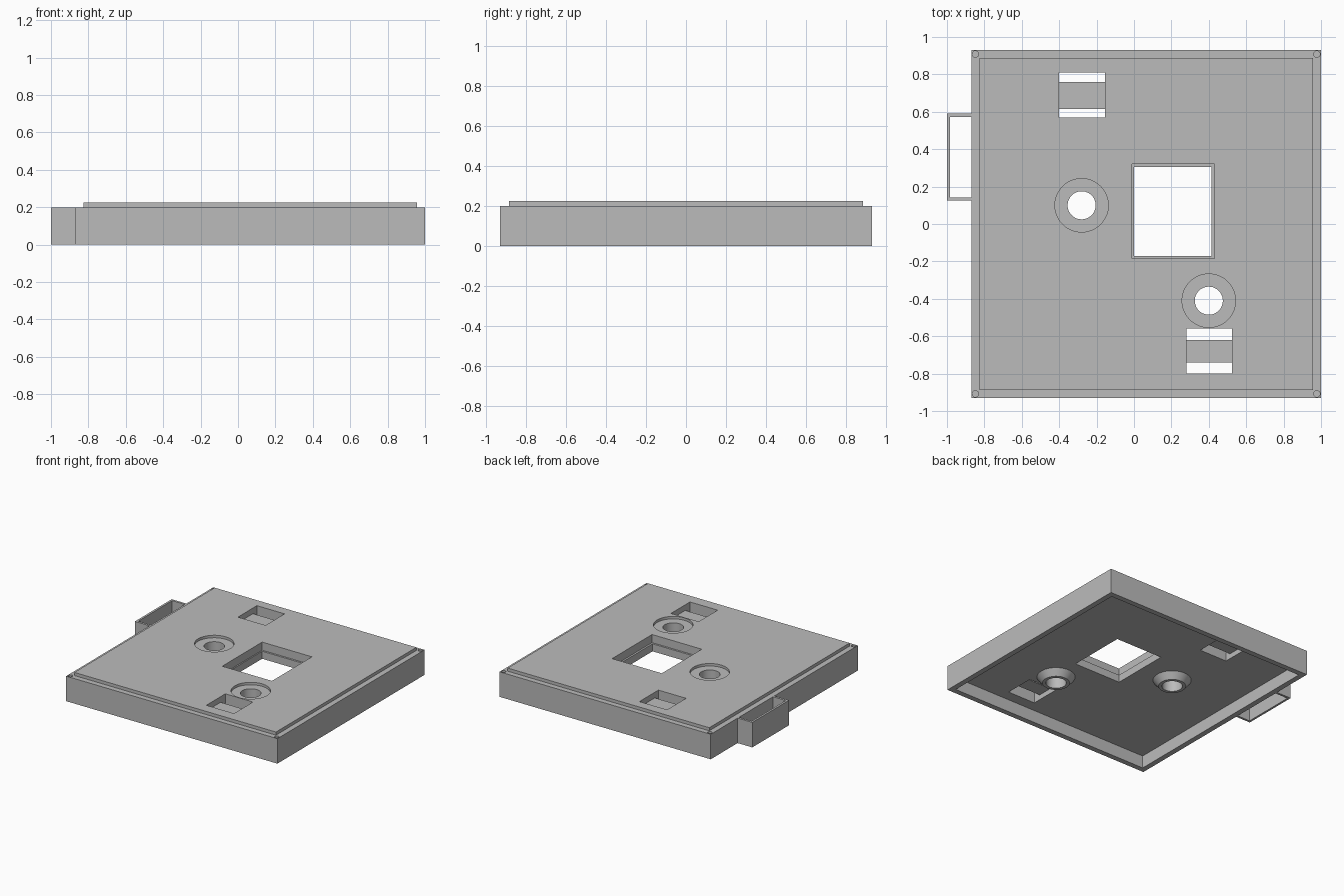
import bpy
import bmesh
import math
from mathutils import Matrix, Vector

start = bpy.data.objects.get("Cube")
if start:
    bpy.data.objects.remove(start, do_unlink=True)

grey = bpy.data.materials.new("plain grey")
grey.use_nodes = True
color = (0.5, 0.5, 0.5, 1)
grey.diffuse_color = color
grey.node_tree.nodes["Principled BSDF"].inputs["Base Color"].default_value = color


def finish(name, bm):
    mesh = bpy.data.meshes.new(name)
    bm.to_mesh(mesh)
    bm.free()
    obj = bpy.data.objects.new(name, mesh)
    bpy.context.collection.objects.link(obj)
    mesh.materials.append(grey)
    return obj


def box(name, x, y, z):
    bm = bmesh.new()
    bmesh.ops.create_cube(bm, size=1)
    for v in bm.verts:
        v.co = Vector([lo + (c + 0.5) * (hi - lo) for c, (lo, hi) in zip(v.co, (x, y, z))])
    return finish(name, bm)


def cone(name, center, z, r_low, r_high, sides=48):
    bm = bmesh.new()
    place = Matrix.Translation((*center, sum(z) / 2))
    bmesh.ops.create_cone(bm, cap_ends=True, segments=sides, radius1=r_low,
                          radius2=r_high, depth=z[1] - z[0], matrix=place)
    return finish(name, bm)


def combine(target, tool, operation="DIFFERENCE"):
    mod = target.modifiers.new("combine", "BOOLEAN")
    mod.operation, mod.object, mod.solver = operation, tool, "EXACT"
    bpy.context.view_layer.objects.active = target
    bpy.ops.object.modifier_apply(modifier=mod.name)
    bpy.data.objects.remove(tool, do_unlink=True)


# Main case: outer block, raised top panel, hollow underside
LEFT, RIGHT, HALF, WALL = -0.87, 1.0, 0.93, 0.043
CEILING, SHOULDER, TOP = 0.1, 0.2, 0.225
case = box("case", (LEFT, RIGHT), (-HALF, HALF), (0, SHOULDER))
inner_x = (LEFT + WALL, RIGHT - WALL)
inner_y = (-HALF + WALL, HALF - WALL)
combine(case, box("panel", inner_x, inner_y, (0.15, TOP)), "UNION")
combine(case, box("cavity", inner_x, inner_y, (-0.1, CEILING)))

# Round holes with a shallow top recess and a tapered boss underneath
for center in ((-0.28, 0.1), (0.4, -0.41)):
    combine(case, cone("boss", center, (0.05, 0.15), 0.1, 0.18), "UNION")
    combine(case, cone("recess", center, (0.205, 0.3), 0.143, 0.143))
    combine(case, cone("bore", center, (-0.1, 0.3), 0.075, 0.075))

# Square window with a ledge
combine(case, box("window_upper", (-0.01, 0.43), (-0.185, 0.32), (0.16, 0.3)))
combine(case, box("window_lower", (0, 0.415), (-0.17, 0.305), (0, 0.2)))

# Strap slots, each crossed by a recessed bar
slots = (("back", -0.4, (0.57, 0.81), (0.615, 0.76)),
         ("front", 0.28, (-0.8, -0.56), (-0.74, -0.62)))
for label, x, y, bar_y in slots:
    combine(case, box("slot", (x, x + 0.245), y, (0, 0.3)))
    box(label + "_slot_bar", (x - 0.01, x + 0.255), bar_y, (0.14, 0.18))

# Corner pin holes on the shoulder
for x in (LEFT + 0.022, RIGHT - 0.022):
    for y in (-HALF + 0.022, HALF - 0.022):
        combine(case, cone("pin_hole", (x, y), (0.15, 0.3), 0.017, 0.017, 24))

bpy.ops.object.select_all(action="DESELECT")
case.select_set(True)
bpy.context.view_layer.objects.active = case
bpy.ops.object.shade_smooth_by_angle(angle=math.radians(30))

# Open loop on the side
loop = box("side_loop", (-1, LEFT + 0.01), (0.125, 0.59), (0, SHOULDER))
combine(loop, box("loop_opening", (-0.983, LEFT + 0.05), (0.143, 0.572), (-0.1, 0.3)))
